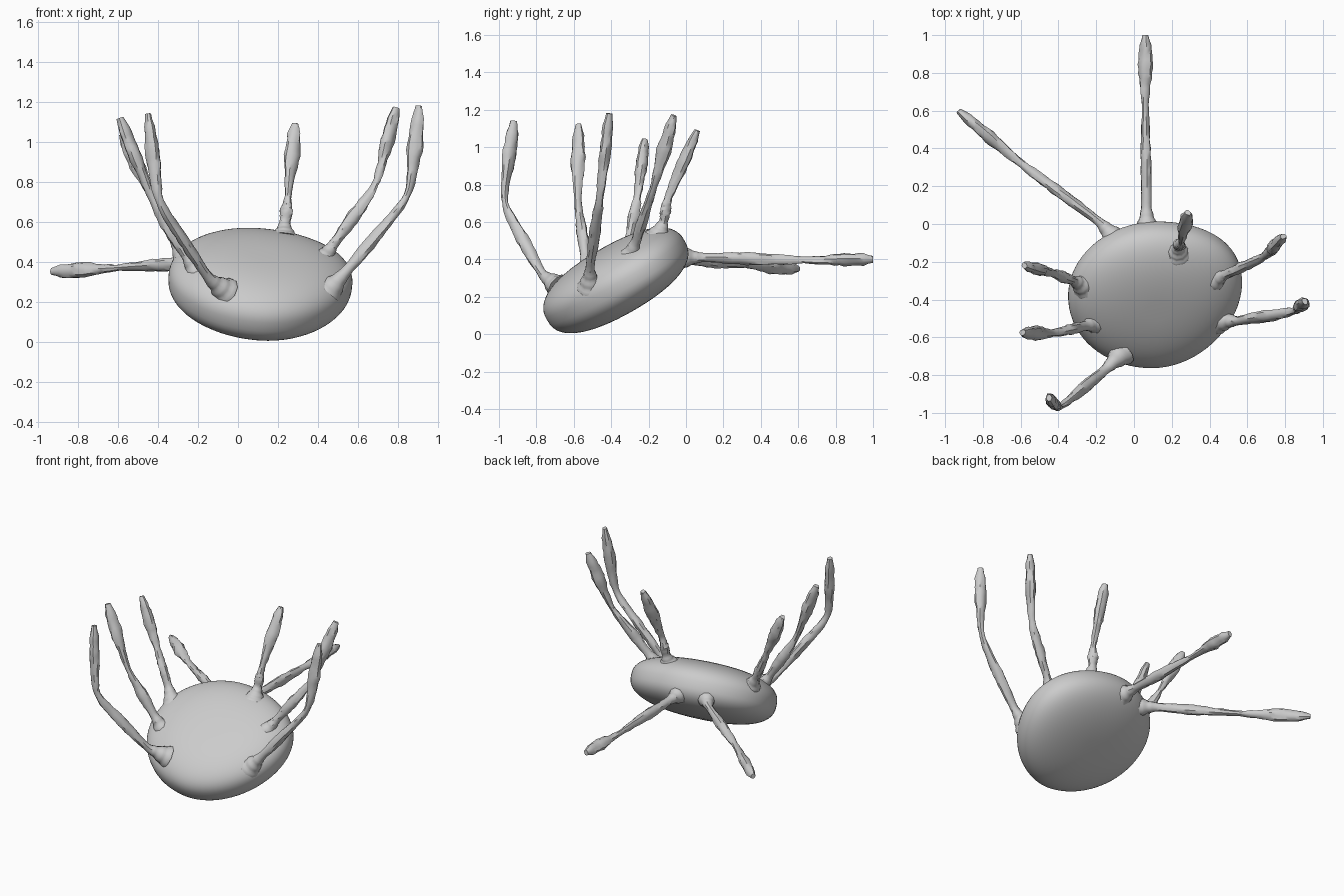
import bpy, bmesh, math, random
from mathutils import Vector, Matrix

cube = bpy.data.objects.get("Cube")
if cube:
    bpy.data.objects.remove(cube, do_unlink=True)
random.seed(4)

grey = bpy.data.materials.new("light_grey")
grey.use_nodes = True
colour = (0.6, 0.6, 0.6, 1)
grey.diffuse_color = colour
grey.node_tree.nodes["Principled BSDF"].inputs["Base Color"].default_value = colour


def loft(name, rings, smooth_angle):
    """Skin a list of closed rings, with both ends closed by a fan."""
    bm = bmesh.new()
    loops = [[bm.verts.new(p) for p in ring] for ring in rings]
    n = len(loops[0])
    for a, b in zip(loops, loops[1:]):
        for i in range(n):
            j = (i + 1) % n
            bm.faces.new((a[i], a[j], b[j], b[i]))
    for loop in (loops[0], loops[-1]):
        centre = bm.verts.new(sum((v.co for v in loop), Vector()) / n)
        for i in range(n):
            bm.faces.new((loop[i], loop[(i + 1) % n], centre))
    bmesh.ops.recalc_face_normals(bm, faces=bm.faces)
    mesh = bpy.data.meshes.new(name)
    bm.to_mesh(mesh)
    bm.free()
    mesh.materials.append(grey)
    obj = bpy.data.objects.new(name, mesh)
    bpy.context.collection.objects.link(obj)
    bpy.ops.object.select_all(action='DESELECT')
    obj.select_set(True)
    bpy.context.view_layer.objects.active = obj
    bpy.ops.object.shade_smooth_by_angle(angle=math.radians(smooth_angle))
    return obj


# Body: a thick rounded pebble, pitched back and rolled a little to one side
def body_rings(rx=0.46, ry=0.425, rz=0.178, power=2.5, steps=36, sides=72):
    turn = Matrix.Rotation(math.radians(6), 3, 'Y') @ Matrix.Rotation(math.radians(30), 3, 'X')
    rings = []
    for k in range(1, steps):
        t = -math.pi / 2 + math.pi * k / steps
        rho = math.cos(t) ** (2 / power)
        h = math.copysign(abs(math.sin(t)) ** (2 / power), t)
        ring = []
        for i in range(sides):
            a = math.tau * i / sides
            x, y = rx * rho * math.cos(a), ry * rho * math.sin(a)
            y += 0.32 * max(x, 0) ** 2          # fuller back left corner
            ring.append(turn @ Vector((x, y, rz * h)) + Vector((0.11, -0.375, 0.287)))
        rings.append(ring)
    return rings


loft("body", body_rings(), 60)

# Arms: base, neck, pinched joint and tip of each
arms = {
    "back_arm": [(0.07, -0.04, 0.41), (0.065, 0.09, 0.41), (0.06, 0.64, 0.395), (0.06, 1.0, 0.40)],
    "back_right_arm": [(-0.09, -0.09, 0.41), (-0.18, 0.01, 0.40), (-0.60, 0.32, 0.37), (-0.93, 0.60, 0.35)],
    "right_rear_arm": [(-0.26, -0.33, 0.42), (-0.32, -0.30, 0.52), (-0.43, -0.26, 0.73), (-0.58, -0.22, 1.04)],
    "right_middle_arm": [(-0.19, -0.52, 0.32), (-0.26, -0.54, 0.43), (-0.43, -0.58, 0.71), (-0.59, -0.575, 1.12)],
    "right_front_arm": [(-0.06, -0.68, 0.25), (-0.15, -0.77, 0.32), (-0.40, -0.98, 0.70), (-0.45, -0.92, 1.14)],
    "left_front_arm": [(0.45, -0.51, 0.25), (0.54, -0.515, 0.35), (0.86, -0.46, 0.73), (0.905, -0.41, 1.18)],
    "left_middle_arm": [(0.41, -0.31, 0.39), (0.48, -0.27, 0.49), (0.69, -0.175, 0.78), (0.79, -0.065, 1.17)],
    "left_rear_arm": [(0.23, -0.15, 0.52), (0.235, -0.12, 0.60), (0.25, -0.10, 0.72), (0.285, 0.06, 1.09)],
}
# Thickness along the arm: flared root, two swellings, a waist between
thickness = [(0, 0.075), (0.3, 0.055), (0.65, 0.036), (1, 0.025), (1.45, 0.031),
             (1.8, 0.024), (2, 0.018), (2.2, 0.024), (2.55, 0.036), (2.85, 0.030), (3, 0.016)]


def radius(u):
    for (u0, r0), (u1, r1) in zip(thickness, thickness[1:]):
        if u <= u1:
            f = (u - u0) / (u1 - u0)
            return r0 + (r1 - r0) * f * f * (3 - 2 * f)
    return thickness[-1][1]


def arm_rings(points, per=14, sides=10):
    pts = [Vector(p) for p in points]
    path = [pts[s].lerp(pts[s + 1], k / per) for s in range(3) for k in range(per)] + [pts[3]]
    for _ in range(6):                          # round the bends
        path = [path[0]] + [(a + 2 * b + c) / 4 for a, b, c in zip(path, path[1:], path[2:])] + [path[-1]]
    side = (pts[1] - pts[0]).orthogonal()
    phase = random.uniform(0, math.tau)
    rings = []
    for k, p in enumerate(path):
        u = k / per
        along = (path[min(k + 1, len(path) - 1)] - path[max(k - 1, 0)]).normalized()
        side = (side - along * side.dot(along)).normalized()
        across = along.cross(side)
        lumpy = min(1, max(0, u - 0.5))         # the root stays smooth
        ring = []
        for i in range(sides):
            a = math.tau * i / sides
            # a twisted oval section with uneven, fibrous ridges
            r = radius(u) * (1 + lumpy * (0.13 * math.cos(2 * a + 4 * u + phase)
                                          + random.uniform(-0.11, 0.11)))
            ring.append(p + r * (math.cos(a) * side + math.sin(a) * across))
        rings.append(ring)
    return rings


for arm_name, arm_points in arms.items():
    loft(arm_name, arm_rings(arm_points), 40)
